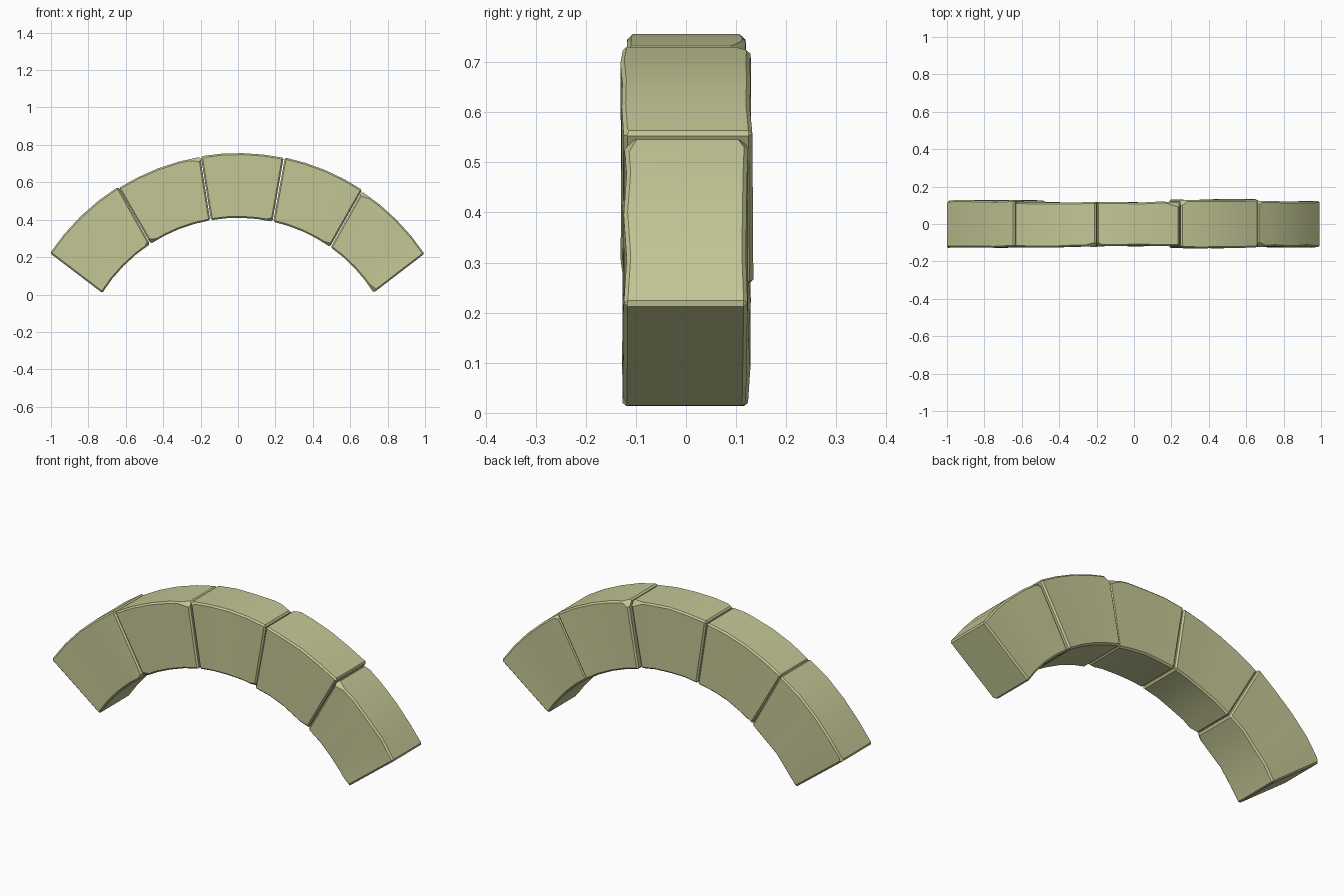
import bpy, bmesh, math, random
from mathutils import Vector

random.seed(4)
CENTRE_Z = -0.447
R_IN, R_OUT = 0.857, 1.203
STEPS = 4

old = bpy.data.objects.get("Cube")
if old:
    bpy.data.objects.remove(old, do_unlink=True)

# Single sandy stone colour
stone = bpy.data.materials.new("sandy_stone")
stone.use_nodes = True
colour = (0.55, 0.57, 0.30, 1)
stone.diffuse_color = colour
bsdf = stone.node_tree.nodes["Principled BSDF"]
bsdf.inputs["Base Color"].default_value = colour
bsdf.inputs["Roughness"].default_value = 0.9


def polar(angle, radius, y):
    a = math.radians(angle)
    return Vector((radius * math.sin(a), y, CENTRE_Z + radius * math.cos(a)))


def frame(angle):
    """Along-arc and outward directions at an angle."""
    a = math.radians(angle)
    return Vector((math.cos(a), 0, -math.sin(a))), Vector((math.sin(a), 0, math.cos(a)))


def voussoir(name, outer, inner, front, back, lift, chips):
    """Wedge-shaped block; outer and inner are its angle ranges on each arc."""
    bm = bmesh.new()
    rings = []
    for i in range(STEPS + 1):
        t = i / STEPS
        ao = outer[0] + (outer[1] - outer[0]) * t
        ai = inner[0] + (inner[1] - inner[0]) * t
        ring = [polar(ai, R_IN, front), polar(ao, R_OUT + lift, front),
                polar(ao, R_OUT + lift, back), polar(ai, R_IN, back)]
        for p in ring:
            p.y += random.uniform(-0.004, 0.004)
        rings.append([bm.verts.new(p) for p in ring])
    for a, b in zip(rings, rings[1:]):
        for k in range(4):
            bm.faces.new((a[k], a[(k + 1) % 4], b[(k + 1) % 4], b[k]))
    bm.faces.new(rings[0][::-1])
    bm.faces.new(rings[-1])
    bmesh.ops.recalc_face_normals(bm, faces=bm.faces)

    # Narrow worn edges
    sharp = [e for e in bm.edges if e.calc_face_angle(0) > 0.8]
    bmesh.ops.bevel(bm, geom=sharp, offset=0.008, segments=1, affect="EDGES")

    # Broken corners: (end, inner/outer, front/back, size, tilt along the arc)
    for end, side, depth, size, tilt in chips:
        angle = (outer if side > 0 else inner)[0 if end < 0 else 1]
        along, out = frame(angle)
        corner = polar(angle, R_OUT + lift if side > 0 else R_IN,
                       front if depth < 0 else back)
        normal = (along * end * tilt + out * side + Vector((0, depth, 0))).normalized()
        cut = bmesh.ops.bisect_plane(
            bm, geom=bm.verts[:] + bm.edges[:] + bm.faces[:],
            plane_co=corner - normal * size, plane_no=normal, clear_outer=True)
        rim = [e for e in cut["geom_cut"] if isinstance(e, bmesh.types.BMEdge)]
        bmesh.ops.holes_fill(bm, edges=rim, sides=0)
    bmesh.ops.recalc_face_normals(bm, faces=bm.faces)

    mesh = bpy.data.meshes.new(name)
    bm.to_mesh(mesh)
    bm.free()
    mesh.materials.append(stone)
    obj = bpy.data.objects.new(name, mesh)
    bpy.context.collection.objects.link(obj)
    bpy.ops.object.select_all(action="DESELECT")
    obj.select_set(True)
    bpy.context.view_layer.objects.active = obj
    bpy.ops.object.shade_smooth_by_angle(angle=math.radians(25))


# Five blocks from the right-hand foot to the left-hand foot
voussoir("right_springer", (-56.4, -32.1), (-57.9, -33.3), -0.124, 0.126, 0.004,
         [(-1, 1, 1, 0.014, 0.5), (1, -1, -1, 0.016, 0.6)])
voussoir("right_haunch", (-32.1, -9.7), (-33.0, -10.0), -0.123, 0.115, -0.003,
         [(1, 1, -1, 0.018, 0.2), (-1, -1, -1, 0.018, 0.5)])
voussoir("keystone", (-9.5, 11.7), (-9.7, 12.4), -0.116, 0.116, 0.0,
         [(-1, 1, -1, 0.014, 0.5), (1, 1, 1, 0.02, 0.3), (1, -1, -1, 0.014, 0.4)])
voussoir("left_haunch", (12.0, 33.4), (12.7, 35.0), -0.128, 0.131, 0.003,
         [(-1, 1, 1, 0.024, 0.8), (1, -1, -1, 0.016, 0.4), (1, 1, -1, 0.012, 0.4)])
voussoir("left_springer", (33.6, 56.3), (35.3, 57.8), -0.122, 0.121, -0.005,
         [(-1, 1, -1, 0.018, 0.3), (1, -1, -1, 0.014, 0.3), (-1, 1, 1, 0.014, 0.4)])
